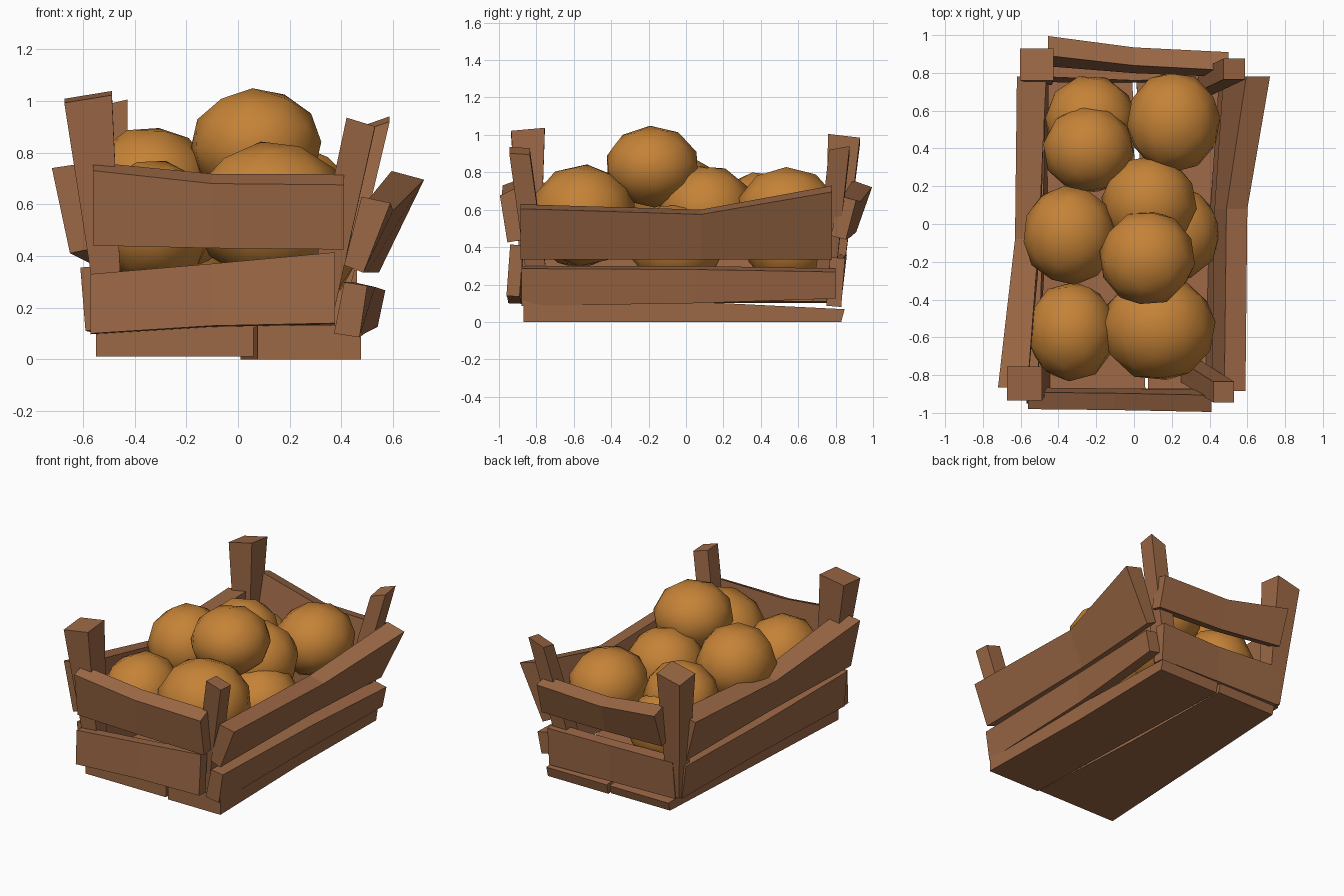
import bpy, bmesh, math, random
from mathutils import Vector, Euler

if "Cube" in bpy.data.objects:
    bpy.data.objects.remove(bpy.data.objects["Cube"])

random.seed(4)


def material(name, rgb):
    m = bpy.data.materials.new(name)
    m.diffuse_color = (*rgb, 1)
    m.use_nodes = True
    m.node_tree.nodes["Principled BSDF"].inputs["Base Color"].default_value = m.diffuse_color
    return m


WOOD = material("brown wood", (0.33, 0.138, 0.06))
FRUIT = material("orange fruit", (0.56, 0.225, 0.038))


def finish(name, bm, mat, smooth=False):
    bmesh.ops.recalc_face_normals(bm, faces=bm.faces)
    for f in bm.faces:
        f.smooth = smooth
    me = bpy.data.meshes.new(name)
    bm.to_mesh(me)
    bm.free()
    me.materials.append(mat)
    ob = bpy.data.objects.new(name, me)
    bpy.context.collection.objects.link(ob)
    return ob


def loft(name, rings, mat):
    """Skin a chain of four-cornered rings and cap both ends."""
    bm = bmesh.new()
    vs = [[bm.verts.new(p) for p in r] for r in rings]
    for a, b in zip(vs, vs[1:]):
        for i in range(4):
            j = (i + 1) % 4
            bm.faces.new((a[i], a[j], b[j], b[i]))
    bm.faces.new(vs[0])
    bm.faces.new(vs[-1])
    return finish(name, bm, mat)


def plank(name, axis, sign, sections, rise=1):
    """Wall slat; section = (along, outer bottom, z, outer top, z, bottom and top thickness)."""
    rings = []
    for t, ob, zb, ot, zt, tb, tt in sections:
        d = Vector((ot - ob, zt - zb)).normalized()
        inward = Vector((-d.y, d.x))
        b, u = Vector((ob, zb)), Vector((ot, zt))
        inner_top = u + Vector((inward.x, inward.y * rise)) * tt
        ring = []
        for p in (b, u, inner_top, b + inward * tb):
            ring.append((sign * p.x, t, p.y) if axis == 'x' else (t, sign * p.x, p.y))
        rings.append(ring)
    loft(name, rings, WOOD)


# Long side slats
plank("right_upper_slat", 'x', 1, [(-.885, .485, .335, .59, .605, .08, .12),
                                   (.08, .50, .335, .60, .575, .08, .12),
                                   (.78, .545, .335, .72, .695, .08, .14)], .55)
plank("right_lower_slat", 'x', 1, [(-.88, .47, .085, .50, .285, .10, .09),
                                   (.05, .49, .10, .53, .28, .09, .09),
                                   (.80, .54, .125, .57, .267, .09, .09)])
plank("left_upper_slat", 'x', -1, [(-.865, .65, .41, .72, .74, .09, .16),
                                   (-.08, .57, .37, .63, .60, .08, .13),
                                   (.78, .55, .36, .62, .64, .08, .16)], .7)
plank("left_lower_slat", 'x', -1, [(-.88, .59, .11, .61, .355, .08, .10),
                                   (0, .54, .10, .57, .32, .08, .09),
                                   (.80, .53, .10, .56, .33, .08, .09)])
# Short end slats
plank("front_upper_slat", 'y', -1, [(-.56, .945, .44, .98, .73, .08, .09),
                                    (-.10, .95, .43, .985, .68, .08, .09),
                                    (.41, .955, .425, .995, .675, .08, .09)], 3)
plank("front_lower_slat", 'y', -1, [(-.57, .95, .10, .94, .33, .07, .07),
                                    (-.10, .955, .13, .94, .37, .07, .07),
                                    (.375, .96, .14, .94, .414, .07, .07)])
plank("back_upper_slat", 'y', 1, [(-.455, .91, .48, .995, .72, .08, .11),
                                  (0, .875, .45, .935, .645, .08, .10),
                                  (.50, .855, .44, .91, .65, .08, .10)])
plank("back_lower_slat", 'y', 1, [(-.50, .83, .10, .86, .36, .08, .08),
                                  (0, .83, .09, .84, .34, .08, .08),
                                  (.46, .83, .08, .85, .34, .08, .08)])


# Floor boards: (x0, x1) at front and back, thinner toward the back
def floor_board(name, front, back, z0):
    def ring(x0, x1, y, z1, slant=0):
        return [(x0, y, z0), (x1, y, z0), (x1, y + slant, z1), (x0, y + slant, z1)]
    mid = ((front[0] + back[0]) / 2, (front[1] + back[1]) / 2 - .015)
    loft(name, [ring(*front, -.87, .13), ring(*mid, 0, .11), ring(*back, .83, .068, .018)], WOOD)


floor_board("left_floor_board", (-.55, .06), (-.46, -.01), .01)
floor_board("right_floor_board", (.075, .475), (.01, .47), .0)


# Corner posts: bottom centre and half width, top centre, half sizes, top tilt in x and y
def post(name, bx, by, bw, tx, ty, tz, hx, hy, sx, sy):
    corners = ((-1, -1), (1, -1), (1, 1), (-1, 1))
    bottom = [(bx + i * bw, by + j * bw, .11) for i, j in corners]
    top = [(tx + i * hx, ty + j * hy, tz + i * sx + j * sy) for i, j in corners]
    loft(name, [bottom, top], WOOD)


post("front_left_post", -.49, -.83, .045, -.58, -.845, 1.015, .092, .09, .015, .008)
post("front_right_post", .30, -.78, .055, .475, -.89, .915, .055, .055, -.017, -.003)
post("back_left_post", -.48, .78, .045, -.515, .845, .975, .088, .085, .02, -.01)
post("back_right_post", .34, .73, .055, .53, .82, .91, .057, .055, .02, .01)

# Fruit pile: centre, then x, y and z radius
fruits = [
    (.07, -.18, .83, .25, .25, .215),
    (.13, -.55, .57, .30, .28, .27),
    (-.33, -.57, .53, .235, .26, .24),
    (-.34, -.06, .66, .245, .26, .24),
    (-.24, .395, .57, .24, .23, .23),
    (-.23, .55, .42, .24, .235, .23),
    (.21, .54, .60, .245, .265, .225),
    (.08, .11, .60, .25, .25, .235),
    (.21, -.05, .41, .245, .25, .22),
]
for n, (x, y, z, rx, ry, rz) in enumerate(fruits, 1):
    bm = bmesh.new()
    bmesh.ops.create_icosphere(bm, subdivisions=2, radius=1.02)
    rot = Euler([random.uniform(0, math.tau) for _ in range(3)]).to_matrix()
    for v in bm.verts:
        p = rot @ v.co
        v.co = (x + p.x * rx, y + p.y * ry, z + p.z * rz)
    finish(f"fruit_{n}", bm, FRUIT, True)
